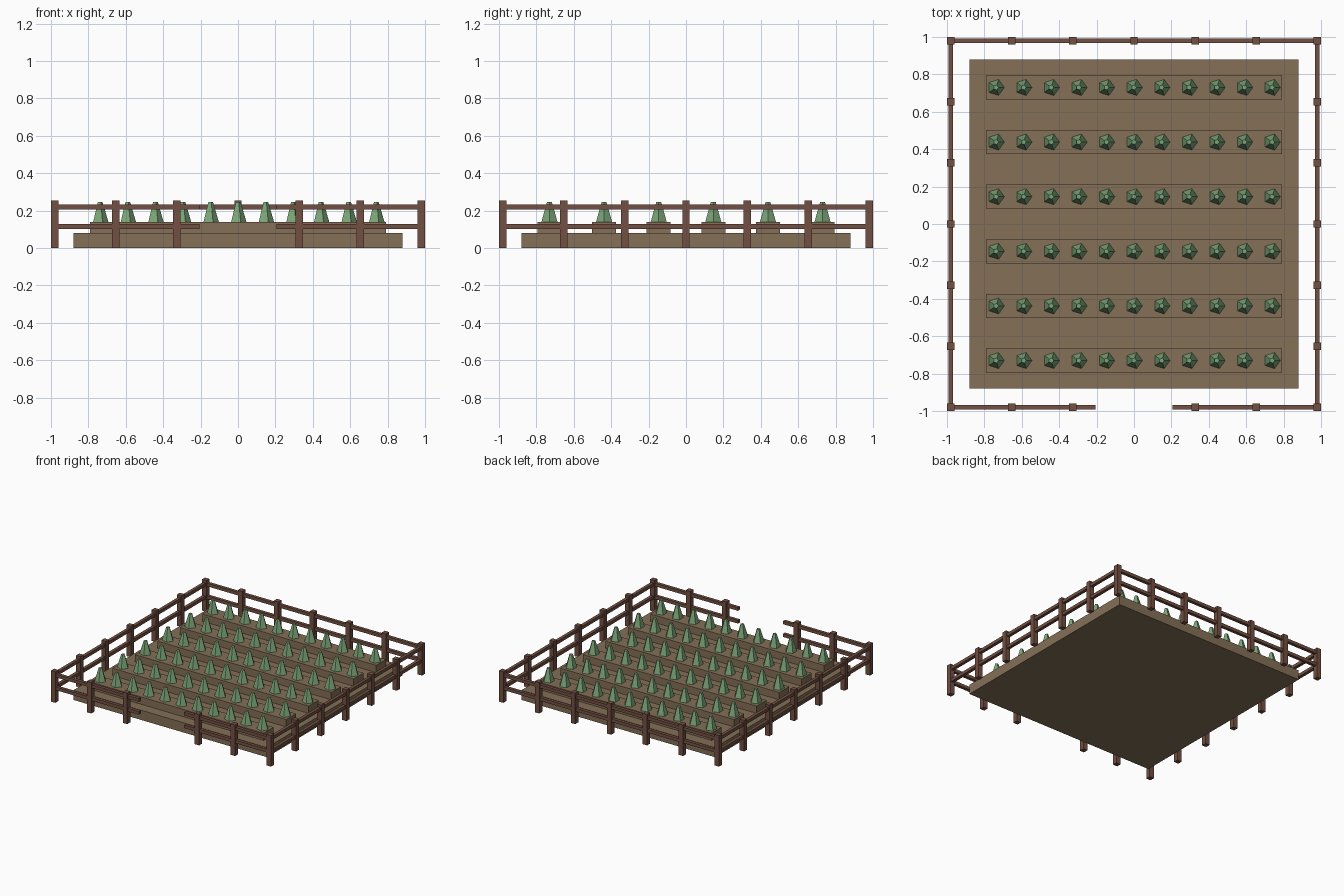
import bpy, bmesh
from mathutils import Matrix

if "Cube" in bpy.data.objects:
    bpy.data.objects.remove(bpy.data.objects["Cube"])


def material(name, color):
    m = bpy.data.materials.new(name)
    m.diffuse_color = (*color, 1)
    m.use_nodes = True
    m.node_tree.nodes["Principled BSDF"].inputs["Base Color"].default_value = m.diffuse_color
    return m


SOIL = material("soil", (0.23, 0.16, 0.095))
WOOD = material("wood", (0.17, 0.08, 0.055))
LEAF = material("leaf", (0.20, 0.38, 0.19))


def finish(name, bm, mat):
    mesh = bpy.data.meshes.new(name)
    bm.to_mesh(mesh)
    bm.free()
    mesh.materials.append(mat)
    ob = bpy.data.objects.new(name, mesh)
    bpy.context.collection.objects.link(ob)
    return ob


def box(name, x0, x1, y0, y1, z0, z1, mat):
    bm = bmesh.new()
    centre = Matrix.Translation(((x0 + x1) / 2, (y0 + y1) / 2, (z0 + z1) / 2))
    size = Matrix.Diagonal((x1 - x0, y1 - y0, z1 - z0, 1))
    bmesh.ops.create_cube(bm, size=1, matrix=centre @ size)
    return finish(name, bm, mat)


# Soil bed
box("soil_bed", -0.88, 0.88, -0.88, 0.88, 0, 0.08, SOIL)

# Planting ridges, each with a row of five-sided plants
SPACING = 0.1476
for row in range(6):
    y = (row - 2.5) * 0.292
    box(f"ridge_{row}", -0.79, 0.79, y - 0.064, y + 0.064, 0.08, 0.14, SOIL)
    bm = bmesh.new()
    for i in range(-5, 6):
        ring = Matrix.Translation((i * SPACING, y, 0.1925)) @ Matrix.Rotation(-1.5708, 4, 'Z')
        bmesh.ops.create_cone(bm, cap_ends=True, segments=5, radius1=0.045,
                              radius2=0.014, depth=0.105, matrix=ring)
    finish(f"plant_row_{row}", bm, LEAF)

# Fence posts around the edge, leaving out the front middle for the gate gap
E, P, R = 0.98, 0.02, 0.013
steps = [E * k / 3 for k in range(-3, 4)]
for x in steps:
    for y in steps:
        on_edge = abs(x) > 0.97 or abs(y) > 0.97
        gate = abs(x) < 0.1 and y < -0.97
        if on_edge and not gate:
            box("fence_post", x - P, x + P, y - P, y + P, 0, 0.255, WOOD)

# Two rails per side, the front ones split at the gate gap
for z in (0.115, 0.22):
    lo, hi = z - R, z + R
    box("back_rail", -E, E, E - R, E + R, lo, hi, WOOD)
    for s in (-1, 1):
        box("side_rail", s * E - R, s * E + R, -E, E, lo, hi, WOOD)
        a, b = sorted((s * 0.205, s * E))
        box("front_rail", a, b, -E - R, -E + R, lo, hi, WOOD)
